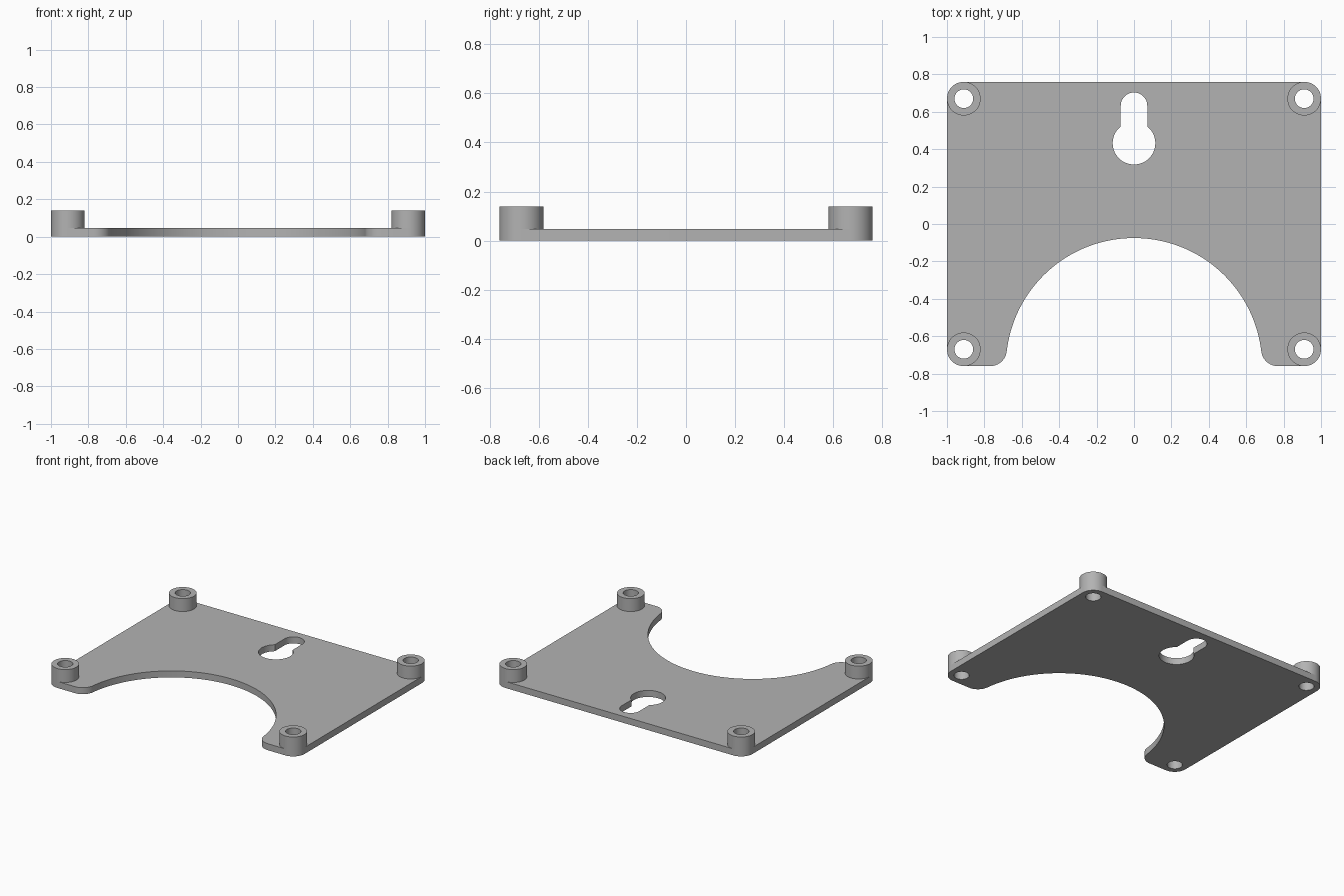
import bpy, bmesh
from math import sin, cos, pi, sqrt, atan2, asin

cube = bpy.data.objects.get("Cube")
if cube:
    bpy.data.objects.remove(cube, do_unlink=True)

W, D = 1.0, 0.76               # half width and half depth
THICK, TOP = 0.047, 0.14       # plate and boss heights
R, BORE = 0.09, 0.05           # corner / boss radius and bore
BIG = 0.685                    # radius of the front cutout

grey = bpy.data.materials.new("plain grey")
grey.use_nodes = True
grey.diffuse_color = (0.45, 0.45, 0.45, 1)
grey.node_tree.nodes["Principled BSDF"].inputs["Base Color"].default_value = (0.45, 0.45, 0.45, 1)


def arc(cx, cy, r, a0, a1, n):
    return [(cx + r * cos(a0 + (a1 - a0) * i / n), cy + r * sin(a0 + (a1 - a0) * i / n))
            for i in range(n + 1)]


def circle(cx, cy, r, n=48):
    return arc(cx, cy, r, 0, 2 * pi, n)[:-1]


def slab(name, loops, z0, z1):
    """Fill the first loop minus the others and extrude it from z0 to z1."""
    bm = bmesh.new()
    for pts in loops:
        vs = [bm.verts.new((x, y, z0)) for x, y in pts]
        for a, b in zip(vs, vs[1:] + vs[:1]):
            bm.edges.new((a, b))
    bmesh.ops.triangle_fill(bm, use_beauty=True, edges=bm.edges[:], normal=(0, 0, 1))
    new = bmesh.ops.extrude_face_region(bm, geom=bm.faces[:])["geom"]
    bmesh.ops.translate(bm, vec=(0, 0, z1 - z0),
                        verts=[v for v in new if isinstance(v, bmesh.types.BMVert)])
    bmesh.ops.recalc_face_normals(bm, faces=bm.faces[:])
    mesh = bpy.data.meshes.new(name)
    bm.to_mesh(mesh)
    bm.free()
    mesh.materials.append(grey)
    obj = bpy.data.objects.new(name, mesh)
    bpy.context.collection.objects.link(obj)
    bpy.ops.object.select_all(action="DESELECT")
    obj.select_set(True)
    bpy.context.view_layer.objects.active = obj
    bpy.ops.object.shade_smooth_by_angle(angle=pi / 6)
    return obj


# Right half of the outline: cutout arc, filleted tip, two rounded corners
fx = sqrt((BIG + R) ** 2 - R ** 2)
tilt = asin(R / (BIG + R))
half = arc(0, -D, BIG, pi / 2, tilt, 40)
half += arc(fx, -D + R, R, pi + tilt, 1.5 * pi, 12)[1:]
half += arc(W - R, -D + R, R, -pi / 2, 0, 12)
half += arc(W - R, D - R, R, 0, pi / 2, 12)
outline = half + [(-x, y) for x, y in reversed(half[1:])]

# Keyhole: narrow slot joined to a wider round opening
slot, key, key_y, slot_y = 0.071, 0.114, 0.432, 0.632
join = atan2(sqrt(key ** 2 - slot ** 2), slot)
keyhole = arc(0, slot_y, slot, 0, pi, 24) + arc(0, key_y, key, pi - join, 2 * pi + join, 48)

# Plate and hollow corner bosses
corners = {f"{end}_{side}": (sx * (W - R), sy * (D - R))
           for end, sy in (("front", -1), ("back", 1))
           for side, sx in (("left", 1), ("right", -1))}
slab("plate", [outline, keyhole] + [circle(x, y, BORE) for x, y in corners.values()], 0, THICK)
for name, (x, y) in corners.items():
    slab(name + "_boss", [circle(x, y, R), circle(x, y, BORE)], THICK, TOP)
